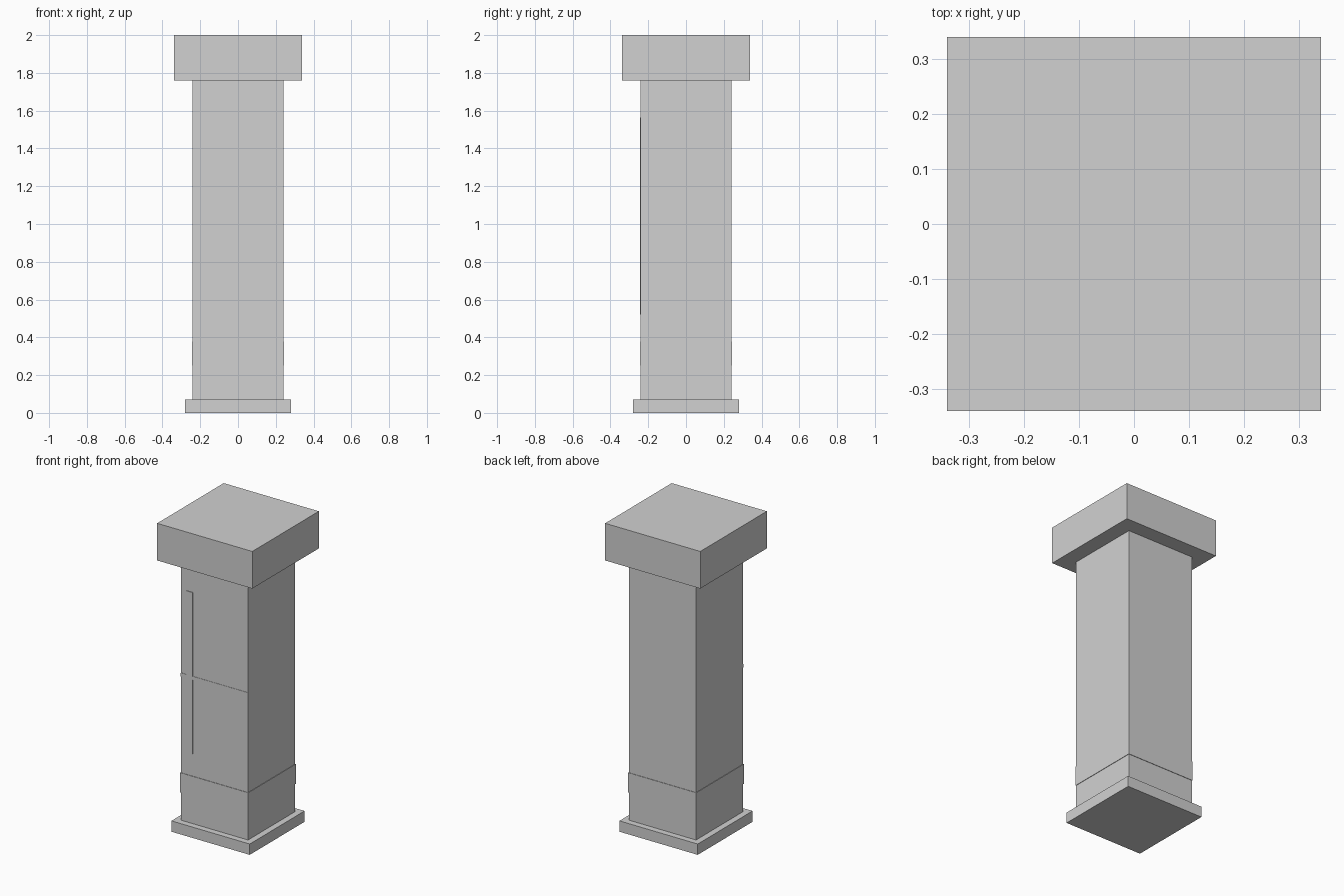
import bpy
from mathutils import Matrix, Vector
import bmesh

default_cube = bpy.data.objects.get("Cube")
if default_cube:
    bpy.data.objects.remove(default_cube, do_unlink=True)

# One plain stone colour
stone = bpy.data.materials.new("light_grey_stone")
stone.use_nodes = True
stone.diffuse_color = (0.64, 0.64, 0.64, 1)
stone.node_tree.nodes["Principled BSDF"].inputs["Base Color"].default_value = stone.diffuse_color


def box(name, low, high):
    """Flat-faced box between two opposite corners."""
    low, high = Vector(low), Vector(high)
    bm = bmesh.new()
    bmesh.ops.create_cube(bm, size=1, matrix=Matrix.Translation((low + high) / 2)
                          @ Matrix.Diagonal((*(high - low), 1)))
    mesh = bpy.data.meshes.new(name)
    bm.to_mesh(mesh)
    bm.free()
    mesh.materials.append(stone)
    obj = bpy.data.objects.new(name, mesh)
    bpy.context.collection.objects.link(obj)
    return obj


def slab(name, half, bottom, top):
    """Square slab centred on the pillar axis."""
    return box(name, (-half, -half, bottom), (half, half, top))


# Square pillar, bottom to top
SHAFT = 0.24
slab("base_plate", 0.28, 0, 0.07)
slab("shaft", SHAFT, 0.07, 1.76)
slab("lower_band", SHAFT + 0.003, 0.25, 0.377)
slab("capital", 0.34, 1.76, 2)

# Thin raised strips on the front face
box("horizontal_strip", (-SHAFT, -SHAFT - 0.002, 1.0), (SHAFT, -SHAFT, 1.023))
box("vertical_strip", (-0.198, -SHAFT - 0.004, 0.52), (-0.155, -SHAFT, 1.565))
